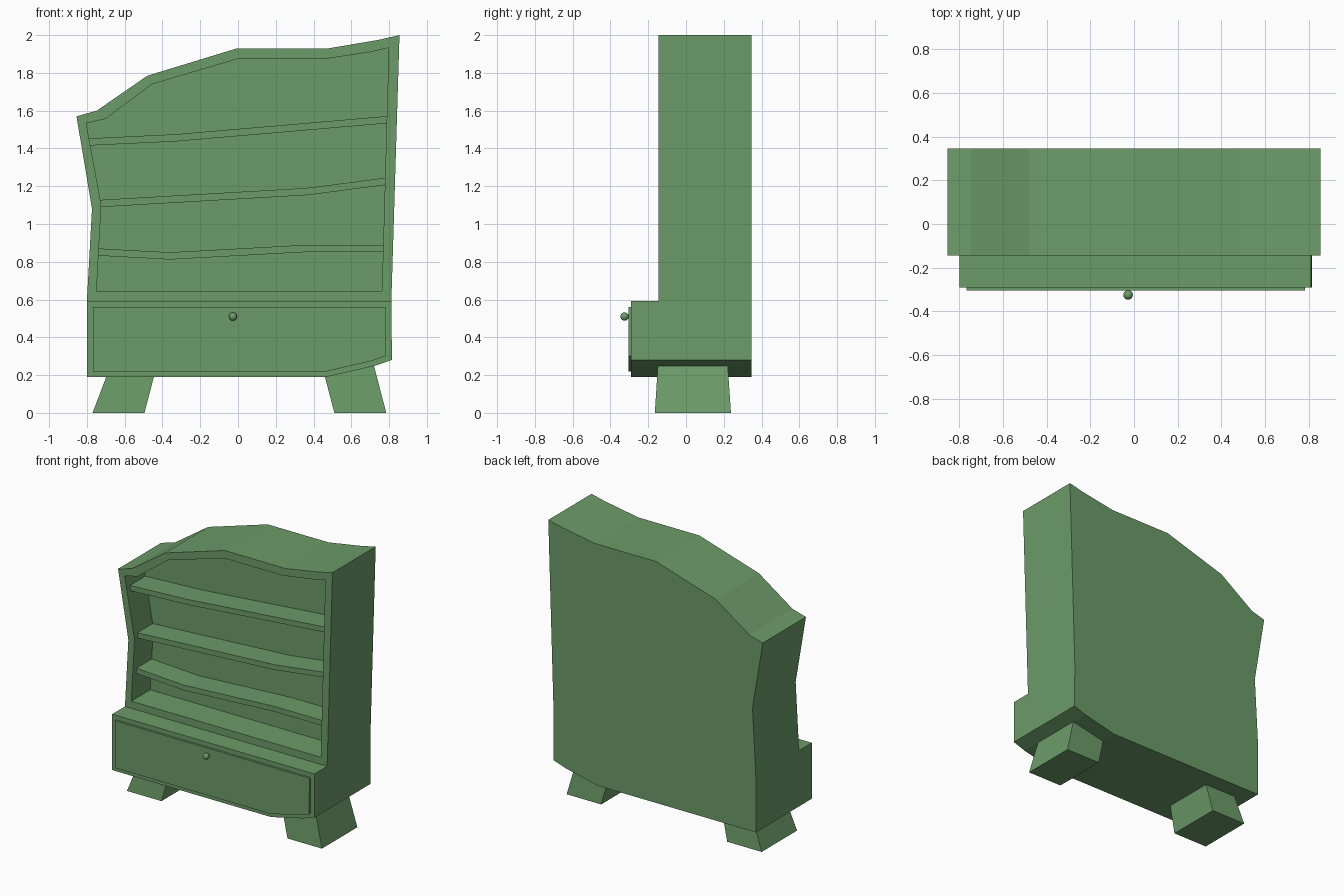
import bpy
import bmesh

if "Cube" in bpy.data.objects:
    bpy.data.objects.remove(bpy.data.objects["Cube"])

BACK = 0.347
HUTCH_FRONT = -0.145
BASE_FRONT = -0.29
RECESS_BACK = 0.07

paint = bpy.data.materials.new("green_paint")
paint.diffuse_color = (0.15, 0.33, 0.14, 1)
paint.use_nodes = True
paint.node_tree.nodes["Principled BSDF"].inputs["Base Color"].default_value = paint.diffuse_color


def finish(name, bm):
    bmesh.ops.recalc_face_normals(bm, faces=bm.faces)
    mesh = bpy.data.meshes.new(name)
    bm.to_mesh(mesh)
    bm.free()
    mesh.materials.append(paint)
    obj = bpy.data.objects.new(name, mesh)
    bpy.context.collection.objects.link(obj)
    return obj


def loop(bm, points, y):
    return [bm.verts.new((x, y, z)) for x, z in points]


def bridge(bm, a, b):
    n = len(a)
    for i in range(n):
        j = (i + 1) % n
        bm.faces.new((a[i], a[j], b[j], b[i]))


def prism(name, points, y0, y1):
    """Extrude an x-z outline from y0 to y1."""
    bm = bmesh.new()
    a, b = loop(bm, points, y0), loop(bm, points, y1)
    bm.faces.new(a)
    bm.faces.new(b)
    bridge(bm, a, b)
    return finish(name, bm)


# Hutch: crooked outline with a matching inner outline for the recess
outer = [(-0.80, 0.593), (-0.773, 1.08), (-0.855, 1.57), (-0.748, 1.60),
         (-0.48, 1.785), (-0.005, 1.93), (0.48, 1.93), (0.745, 1.975),
         (0.855, 2.0), (0.812, 0.593)]
inner = [(-0.749, 0.645), (-0.724, 1.10), (-0.803, 1.533), (-0.70, 1.557),
         (-0.455, 1.74), (-0.005, 1.873), (0.455, 1.873), (0.70, 1.91),
         (0.798, 1.933), (0.762, 0.645)]
bm = bmesh.new()
rear = loop(bm, outer, BACK)
front = loop(bm, outer, HUTCH_FRONT)
rim = loop(bm, inner, HUTCH_FRONT)
panel = loop(bm, inner, RECESS_BACK)
bm.faces.new(rear)
bridge(bm, rear, front)
bridge(bm, front, rim)
bridge(bm, rim, panel)
bm.faces.new(panel)
finish("hutch", bm)

# Bent shelves, ends let into the side walls
shelves = {
    "top_shelf": [(-0.795, 1.453), (-0.33, 1.475), (0.80, 1.572)],
    "middle_shelf": [(-0.74, 1.127), (0.37, 1.191), (0.79, 1.246)],
    "bottom_shelf": [(-0.75, 0.871), (-0.36, 0.85), (0.37, 0.89), (0.78, 0.89)],
}
for name, top in shelves.items():
    under = [(x, z - 0.038) for x, z in reversed(top)]
    prism(name, top + under, HUTCH_FRONT + 0.04, RECESS_BACK + 0.01)

# Drawer case and raised drawer front
prism("drawer_case", [(-0.80, 0.593), (-0.80, 0.19), (0.465, 0.19),
                      (0.72, 0.248), (0.815, 0.28), (0.812, 0.593)],
      BASE_FRONT, BACK)
prism("drawer_front", [(-0.767, 0.56), (-0.767, 0.22), (0.47, 0.22),
                       (0.70, 0.273), (0.78, 0.30), (0.783, 0.56)],
      BASE_FRONT - 0.015, BASE_FRONT + 0.01)

# Drawer knob
bm = bmesh.new()
bmesh.ops.create_uvsphere(bm, u_segments=16, v_segments=10, radius=0.022)
for f in bm.faces:
    f.smooth = True
knob = finish("drawer_knob", bm)
knob.location = (-0.027, -0.325, 0.51)


# Splayed feet, tapering up into the case
def foot(name, x0, x1, top_x0, top_x1, top_z):
    bm = bmesh.new()
    rings = []
    for a, b, y0, y1, z in ((x0, x1, -0.165, 0.238, 0),
                            (top_x0, top_x1, -0.147, 0.219, top_z)):
        rings.append([bm.verts.new(p) for p in
                      ((a, y0, z), (b, y0, z), (b, y1, z), (a, y1, z))])
        bm.faces.new(rings[-1])
    bridge(bm, *rings)
    finish(name, bm)


foot("left_foot", -0.77, -0.495, -0.675, -0.43, 0.25)
foot("right_foot", 0.51, 0.785, 0.437, 0.712, 0.28)
